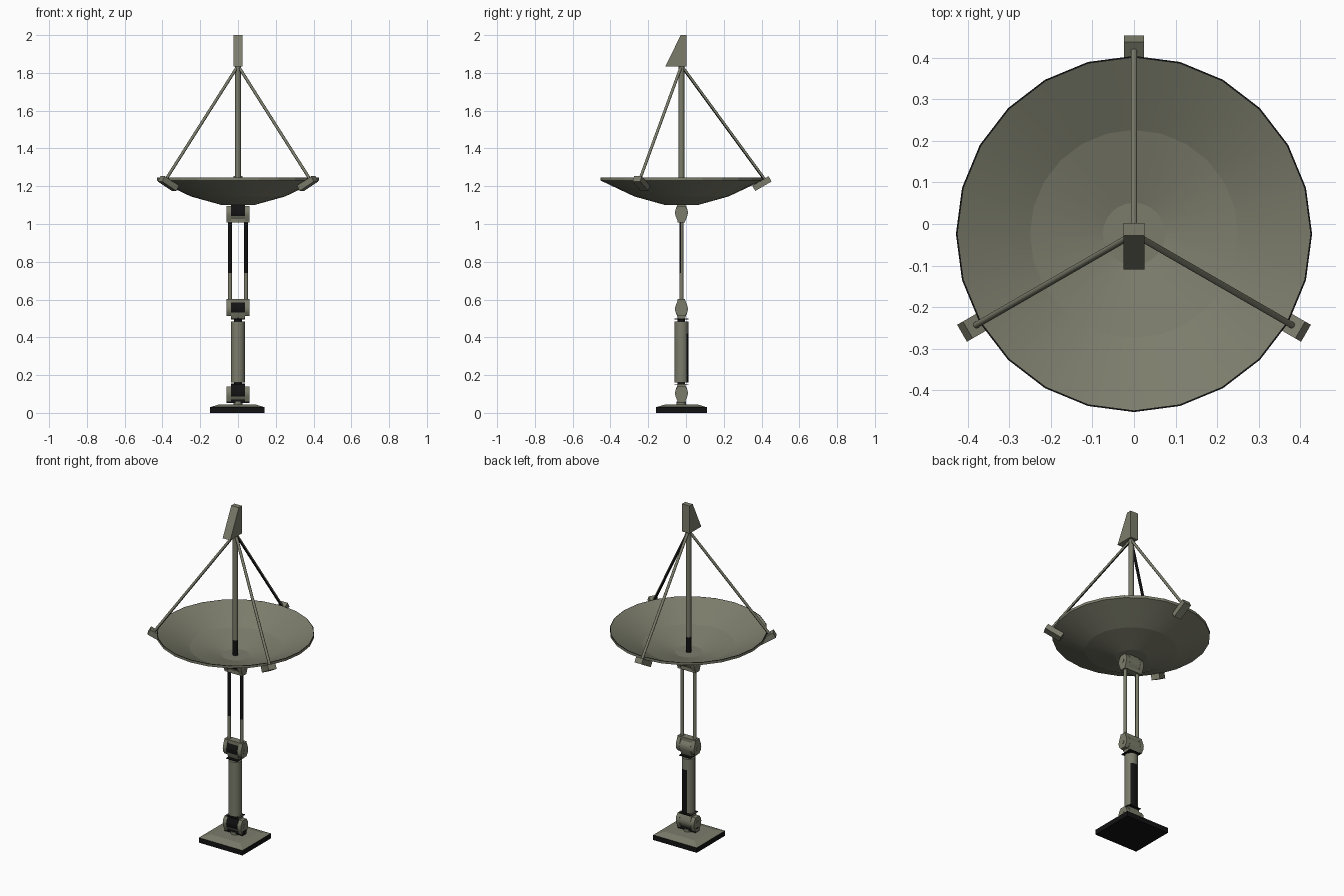
import bpy, bmesh, math
from mathutils import Vector, Matrix

cube = bpy.data.objects.get("Cube")
if cube:
    bpy.data.objects.remove(cube)

CY = -0.024  # y of the mast axis


def material(name, rgb):
    mat = bpy.data.materials.new(name)
    mat.use_nodes = True
    mat.diffuse_color = (*rgb, 1)
    shader = mat.node_tree.nodes["Principled BSDF"]
    shader.inputs["Base Color"].default_value = (*rgb, 1)
    shader.inputs["Roughness"].default_value = 0.8
    return mat


olive = material("olive_grey_paint", (0.2, 0.204, 0.148))
black = material("black_paint", (0.006, 0.006, 0.006))


def finish(name, bm, smooth=None):
    bmesh.ops.recalc_face_normals(bm, faces=bm.faces)
    mesh = bpy.data.meshes.new(name)
    bm.to_mesh(mesh)
    bm.free()
    mesh.materials.append(olive)
    mesh.materials.append(black)
    ob = bpy.data.objects.new(name, mesh)
    bpy.context.collection.objects.link(ob)
    if smooth:
        bpy.ops.object.select_all(action="DESELECT")
        ob.select_set(True)
        bpy.context.view_layer.objects.active = ob
        bpy.ops.object.shade_smooth_by_angle(angle=math.radians(smooth))
    return ob


def blacken(ob, rule=lambda c, n: True):
    """Paint black the faces whose centre and normal satisfy the rule."""
    for face in ob.data.polygons:
        face.material_index = int(rule(face.center, face.normal))


def prism(name, profile, x0, x1, smooth=None):
    """Extrude a (y, z) outline along x."""
    bm = bmesh.new()
    face = bm.faces.new([bm.verts.new((x0, y, z)) for y, z in profile])
    new = bmesh.ops.extrude_face_region(bm, geom=[face])["geom"]
    verts = [v for v in new if isinstance(v, bmesh.types.BMVert)]
    bmesh.ops.translate(bm, verts=verts, vec=(x1 - x0, 0, 0))
    return finish(name, bm, smooth)


def box(name, centre, size, turn=Matrix()):
    bm = bmesh.new()
    scale = Matrix.Diagonal((*size, 1))
    bmesh.ops.create_cube(bm, size=1, matrix=Matrix.Translation(centre) @ turn @ scale)
    return finish(name, bm)


def rod(name, a, b, radius, sides=10):
    a, b = Vector(a), Vector(b)
    turn = (b - a).to_track_quat("Z", "Y").to_matrix().to_4x4()
    bm = bmesh.new()
    bmesh.ops.create_cone(bm, cap_ends=True, segments=sides, radius1=radius, radius2=radius,
                          depth=(b - a).length, matrix=Matrix.Translation((a + b) / 2) @ turn)
    return finish(name, bm, 50)


def post(name, z0, z1, radius, sides=12, x=0):
    return rod(name, (x, CY, z0), (x, CY, z1), radius, sides)


def hinge(name, z, up):
    """Fork with two lugs around a black-fronted knuckle; returns the fork bar."""
    half = [(0.018, -0.05), (0.031, -0.018), (0.035, 0), (0.031, 0.018), (0.018, 0.036)]
    shape = half + [(-y, h) for y, h in reversed(half)]
    lug = [(CY + y, z + up * h) for y, h in shape]
    knuckle = [(CY + y, z - up * h) for y, h in shape]
    for side, x in (("left", 0.037), ("right", -0.06)):
        prism(f"{name}_{side}_lug", lug, x, x + 0.023, 30)
    blacken(prism(f"{name}_knuckle", knuckle, -0.036, 0.036, 30),
            lambda c, n: n.y < -0.3 and n.z > -0.35)
    rod(f"{name}_pin", (-0.062, CY, z), (0.062, CY, z), 0.012)
    return box(f"{name}_fork_bar", (0, CY, z - up * 0.04), (0.12, 0.04, 0.026))


# Base plate: black slab with a shallow sloped olive top
bm = bmesh.new()
bmesh.ops.create_cube(bm, size=1, matrix=Matrix.Translation((-0.004, CY, 0.015))
                      @ Matrix.Diagonal((0.288, 0.268, 0.03, 1)))
top = max(bm.faces, key=lambda f: f.calc_center_median().z)
bmesh.ops.inset_region(bm, faces=[top], thickness=0.065)
bmesh.ops.translate(bm, verts=top.verts, vec=(0, 0, 0.014))
blacken(finish("base_plate", bm), lambda c, n: n.z < 0.1)
post("base_neck", 0.04, 0.06, 0.025)

# Lower column with a black back panel, black necks and collar plates
blacken(hinge("lower_hinge", 0.105, 1))
blacken(post("column", 0.16, 0.42, 0.037, 16),
        lambda c, n: n.y > 0.6 and n.x > -0.5)
post("column_top", 0.42, 0.485, 0.037, 16)
blacken(post("column_neck", 0.14, 0.51, 0.02))
for name, z in (("lower_collar", 0.152), ("upper_collar", 0.497)):
    blacken(box(name, (0, CY, z), (0.075, 0.075, 0.003)))

# Twin rods between the middle and upper hinges, black on the upper front
hinge("middle_hinge", 0.55, -1)
hinge("upper_hinge", 1.06, 1)
for side, x in (("left", 0.042), ("right", -0.042)):
    post(f"{side}_mast_rod_lower", 0.59, 0.74, 0.0105, 10, x)
    blacken(post(f"{side}_mast_rod_upper", 0.74, 1.02, 0.0105, 10, x),
            lambda c, n: n.y < -0.2)

# Dish: a turned thin shell with a dark lip
outline = [(0, 1.10), (0.085, 1.10), (0.25, 1.146), (0.428, 1.230),
           (0.428, 1.245), (0.424, 1.245), (0.25, 1.160), (0.075, 1.113), (0, 1.113)]
bm = bmesh.new()
points = [bm.verts.new((r, 0, z)) for r, z in outline]
edges = [bm.edges.new(pair) for pair in zip(points, points[1:])]
bmesh.ops.spin(bm, geom=points + edges, cent=(0, 0, 0), axis=(0, 0, 1),
               angle=math.tau, steps=24, use_merge=True)
bmesh.ops.remove_doubles(bm, verts=bm.verts, dist=0.0005)
bmesh.ops.translate(bm, verts=bm.verts, vec=(0, CY, 0))
blacken(finish("dish", bm, 9), lambda c, n: c.z > 1.24)

# Feed mast with a black foot
blacken(post("feed_mast_foot", 1.105, 1.205, 0.015))
post("feed_mast", 1.205, 1.84, 0.015)

# Struts, black on the inner underside, and their tilted rim clips
for name, degrees in (("back", 90), ("front_right", 210), ("front_left", 330)):
    angle = math.radians(degrees)
    out = Vector((math.cos(angle), math.sin(angle), 0))
    axis = Vector((0, CY, 0))
    inner = -0.82 * out - Vector((0, 0, 0.58))
    blacken(rod(f"{name}_strut", axis + out * 0.445 + Vector((0, 0, 1.23)),
                axis + out * 0.006 + Vector((0, 0, 1.83)), 0.008),
            lambda c, n: n.dot(inner) > 0.4)
    turn = Matrix.Rotation(angle, 4, "Z") @ Matrix.Rotation(math.radians(-30), 4, "Y")
    box(f"{name}_clip", axis + out * 0.426 + Vector((0, 0, 1.214)), (0.1, 0.047, 0.032), turn)

# Wedge-shaped feed on top
prism("feed_wedge", [(-0.109, 1.835), (0.002, 1.835), (0.002, 2.0), (-0.028, 2.0)], -0.025, 0.025)
